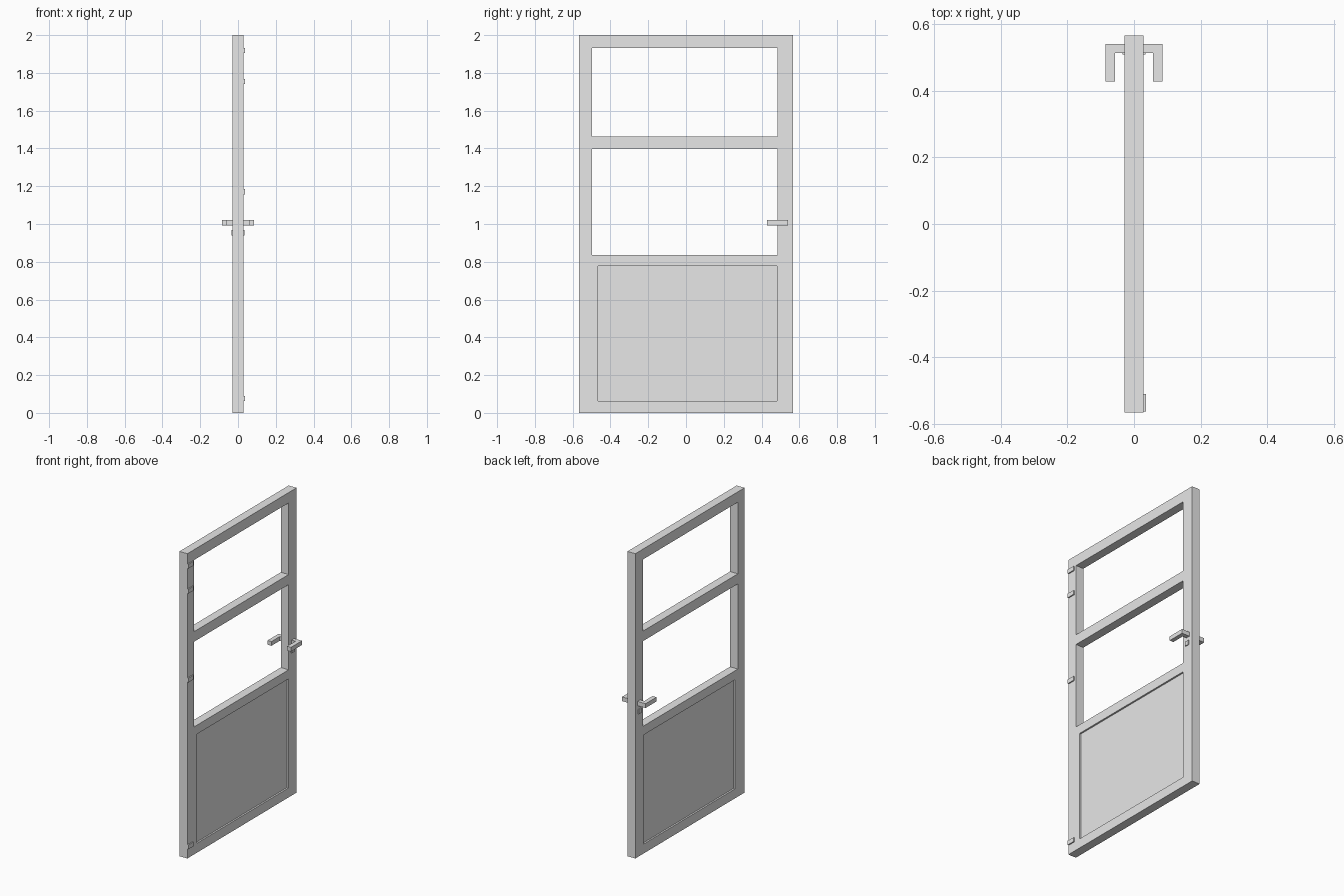
import bpy

cube = bpy.data.objects.get("Cube")
if cube:
    bpy.data.objects.remove(cube, do_unlink=True)

grey = bpy.data.materials.new("light grey")
grey.use_nodes = True
grey.diffuse_color = (0.8, 0.8, 0.8, 1)
grey.node_tree.nodes["Principled BSDF"].inputs["Base Color"].default_value = (0.8, 0.8, 0.8, 1)

T = 0.0285    # half thickness of the door
W = 0.566     # half width of the door
RECESS = 0.011


def box(name, x, y, z):
    """Box from (low, high) ranges on each axis."""
    low, high = zip(x, y, z)
    bpy.ops.mesh.primitive_cube_add(size=1)
    ob = bpy.context.object
    ob.name = name
    for v in ob.data.vertices:
        v.co = [h if c > 0 else l for c, l, h in zip(v.co, low, high)]
    ob.data.materials.append(grey)
    return ob


def cut(target, x, y, z):
    """Cut a box-shaped opening out of the target."""
    cutter = box("cutter", x, y, z)
    cutter.hide_render = True
    mod = target.modifiers.new("opening", 'BOOLEAN')
    mod.operation = 'DIFFERENCE'
    mod.solver = 'EXACT'
    mod.object = cutter
    bpy.context.view_layer.objects.active = target
    bpy.ops.object.modifier_apply(modifier=mod.name)
    bpy.data.objects.remove(cutter, do_unlink=True)


# Door leaf with two window openings
door = box("door_leaf", (-T, T), (-W, W), (0, 2))
for z in ((1.462, 1.932), (0.837, 1.396)):
    cut(door, (-0.2, 0.2), (-0.497, 0.484), z)

# Recessed lower panel on both faces
for x in ((T - RECESS, 0.2), (-0.2, RECESS - T)):
    cut(door, x, (-0.466, 0.483), (0.062, 0.778))


def side_box(name, s, x, y, z):
    """Box on the +x side, or mirrored to the -x side."""
    return box(name, sorted((s * x[0], s * x[1])), y, z)


# Lever handles and key plates on both faces
for side, s in (("left", 1), ("right", -1)):
    lever = side_box("handle_" + side, s, (0.057, 0.085), (0.428, 0.541), (0.993, 1.021))
    stem = side_box("stem", s, (T - 0.005, 0.07), (0.514, 0.541), (0.993, 1.021))
    mod = lever.modifiers.new("stem", 'BOOLEAN')
    mod.operation = 'UNION'
    mod.solver = 'EXACT'
    mod.object = stem
    bpy.context.view_layer.objects.active = lever
    bpy.ops.object.modifier_apply(modifier=mod.name)
    bpy.data.objects.remove(stem, do_unlink=True)
    side_box("key_plate_" + side, s, (T - 0.005, 0.035), (0.509, 0.537), (0.938, 0.967))

# Hinges on one face, along the front edge
for i, z in enumerate((0.076, 1.171, 1.754, 1.918)):
    box(f"hinge_{i + 1}", (T - 0.005, 0.036), (-0.564, -0.511), (z - 0.014, z + 0.014))
